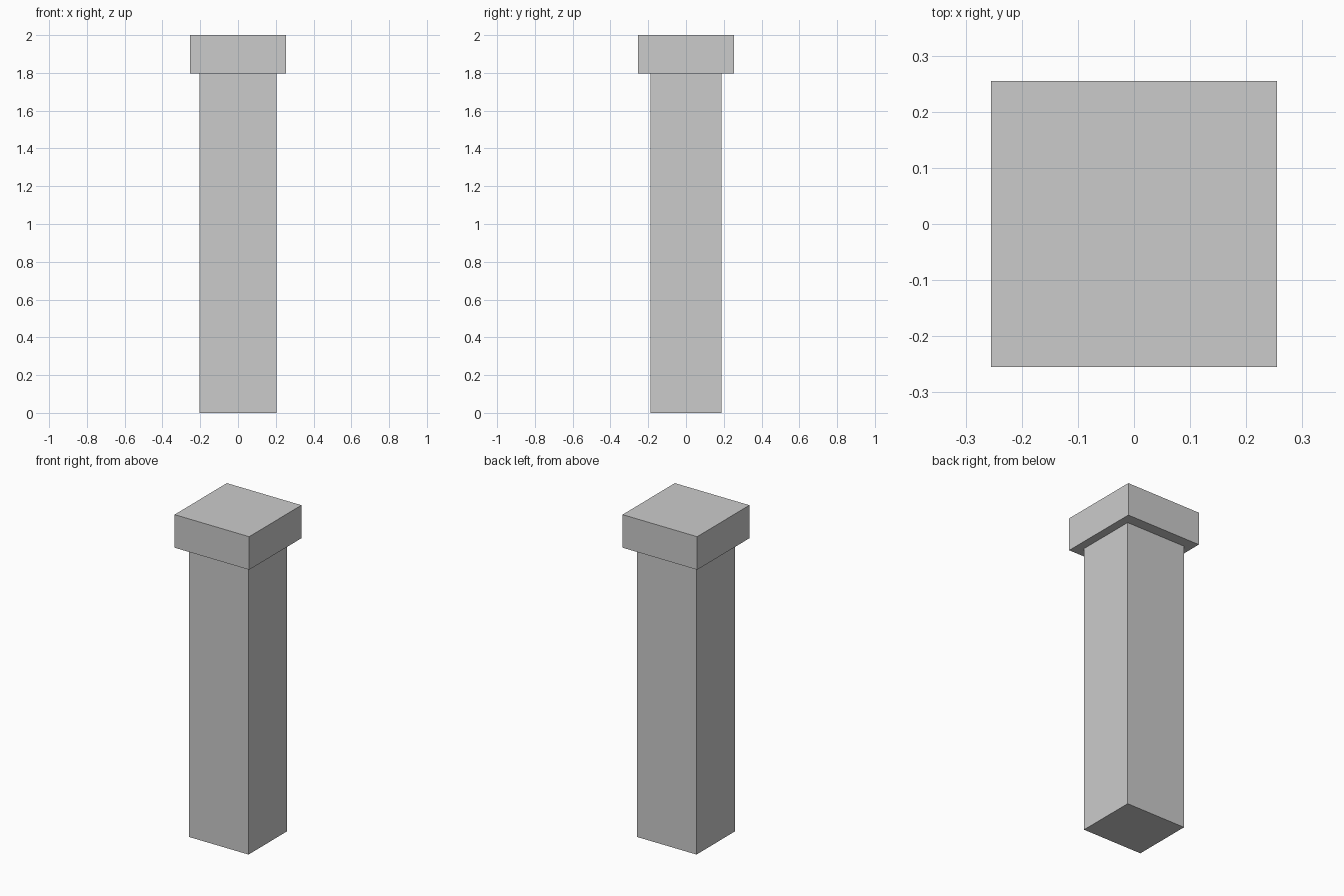
import bpy

if "Cube" in bpy.data.objects:
    bpy.data.objects.remove(bpy.data.objects["Cube"])


def box(name, width, depth, z0, z1):
    bpy.ops.mesh.primitive_cube_add(size=1, location=(0, 0, (z0 + z1) / 2))
    obj = bpy.context.object
    obj.name = name
    obj.scale = (width, depth, z1 - z0)
    bpy.ops.object.transform_apply(location=False, rotation=False, scale=True)
    return obj


# Slightly oblong shaft
box("pillar_shaft", 0.407, 0.376, 0.0, 1.796)

# Square overhanging cap
box("pillar_cap", 0.509, 0.509, 1.796, 2.0)
